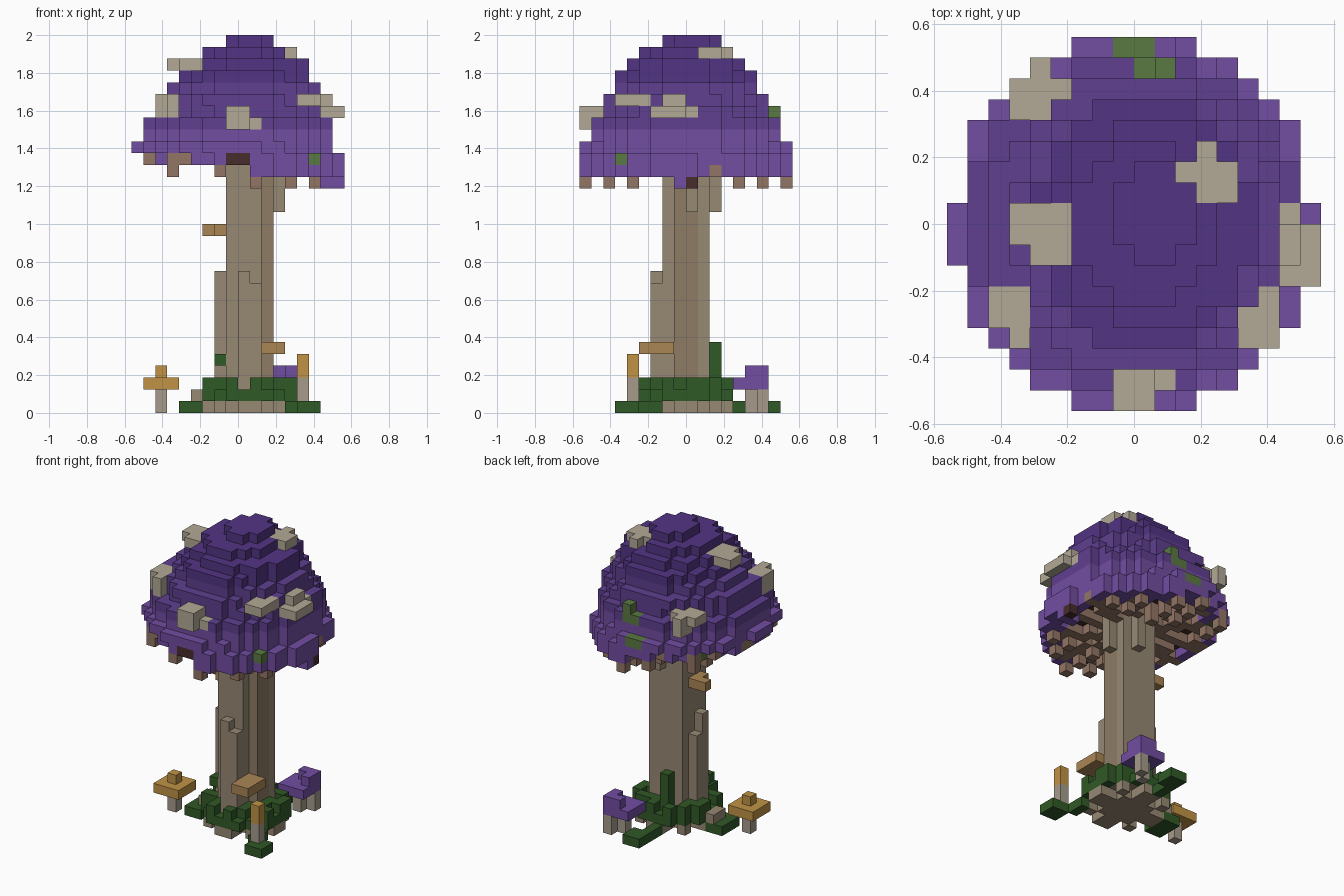
import bpy, bmesh, math
from mathutils import Vector

if "Cube" in bpy.data.objects:
    bpy.data.objects.remove(bpy.data.objects["Cube"])

U = 0.0625          # voxel edge
V = {}              # (x, y, z) -> part name

def box(part, x0, x1, y0, y1, z0, z1, keep=lambda x, y, z: True):
    for x in range(x0, x1):
        for y in range(y0, y1):
            for z in range(z0, z1):
                if keep(x, y, z):
                    V[x, y, z] = part

def inside(x, y, x0, x1, y0, y1):
    u = (x + .5 - (x0 + x1) / 2) / ((x1 - x0) / 2)
    v = (y + .5 - (y0 + y1) / 2) / ((y1 - y0) / 2)
    return u * u + v * v <= 1.0

def disc(part, z, x0, x1, y0, y1, keep=lambda x, y, z: True):
    box(part, x0, x1, y0, y1, z, z + 1,
        lambda x, y, z: inside(x, y, x0, x1, y0, y1) and keep(x, y, z))

def brim(x, y, z):
    return (x != -9 or -2 <= y < 1) and (x != 8 or -3 <= y < 1)

# Cap: tilted dome as a stack of discs, darker towards the crown
layers = {31: (-1, 3, -2, 3), 30: (-3, 4, -4, 4), 29: (-4, 6, -5, 5),
          28: (-5, 6, -6, 6), 27: (-6, 7, -6, 6), 26: (-7, 7, -7, 7),
          25: (-7, 8, -7, 7), 24: (-8, 8, -8, 8), 23: (-8, 8, -8, 8),
          22: (-9, 8, -9, 9), 21: (-8, 9, -9, 9)}
for z, b in layers.items():
    disc("cap_crown" if z > 27 else "cap_middle" if z > 23 else "cap_rim", z, *b, brim)
disc("cap_rim", 20, -9, 9, -9, 9, lambda x, y, z: x >= 1 and brim(x, y, z))
box("cap_rim", 7, 9, -1, 0, 19, 20)

# Gills: radial ribs with dark grooves between, one step lower on the right
for x in range(-8, 8):
    for y in range(-8, 8):
        if inside(x, y, -8, 8, -8, 8):
            z = 20 if x >= 1 else 21
            V[x, y, z + 1] = "gills" if inside(x, y, -7, 7, -7, 7) else V[x, y, z + 1]
            if int((math.atan2(y + .5, x + .5) + math.pi) * 12 / math.pi) % 2:
                V[x, y, z] = "gill_ribs"
            elif inside(x, y, -7, 7, -7, 7):
                V.pop((x, y, z), None)
box("gills", -1, 1, -9, -8, 21, 22)
box("gills", 8, 9, 0, 1, 19, 20)

# Nubs hanging from the gills
for x, z in ((-6, 20), (-2, 20), (1, 19), (4, 19), (6, 19)):
    for y in (-9, -7, -5, 4, 6, 8):
        if inside(x, y, -9, 9, -9, 9):
            V[x, y, z] = "gill_ribs"
            V.setdefault((x, y, z + 1), "gill_ribs")

# Pale spots on the cap
S = "cap_spots"
box(S, 3, 5, 1, 2, 30, 31)
box(S, 2, 5, 2, 3, 30, 31)
box(S, 3, 4, 3, 4, 30, 31)
box(S, -6, -3, -1, 1, 29, 30)
box(S, -5, -3, -2, -1, 29, 30)
box(S, -6, -3, 5, 7, 25, 26)
box(S, -5, -4, 6, 8, 24, 26)
box(S, -7, -5, -5, -3, 25, 27)
box(S, -6, -5, -6, -5, 25, 27)
box(S, -1, 1, -9, -7, 24, 26)
box(S, 1, 2, -8, -7, 24, 25)
box(S, 5, 7, -6, -4, 26, 27)
box(S, 6, 7, -4, -3, 26, 27)
box(S, 7, 8, -2, 0, 26, 27)
box(S, 7, 9, -3, 0, 25, 26)
box(S, 7, 8, 0, 1, 25, 26)

# Moss patches on the cap
M = "cap_moss"
box(M, -1, 1, 8, 9, 22, 23)
box(M, 0, 2, 7, 8, 24, 25)
box(M, 1, 2, 7, 8, 25, 26)
box(M, 6, 7, -6, -5, 21, 22)
box(M, -6, -5, 5, 6, 21, 22)

# Trunk with one notched corner, ridges and flared top
T = "trunk"
box(T, -1, 3, -2, 2, 0, 22, lambda x, y, z: (x, y) != (2, -2))
box("trunk_streak", 2, 3, -1, 1, 0, 21)
for x, y, z0, z1 in ((0, -3, 0, 12), (1, -3, 0, 11), (-2, -1, 0, 12), (-2, 0, 0, 10),
                     (3, 0, 17, 21), (1, 2, 17, 21)):
    box(T, x, x + 1, y, y + 1, z0, z1)

# Star of roots under a moss mound
disc(T, 0, -3, 5, -4, 4, lambda x, y, z: -1 <= x < 3 and -2 <= y < 2 or x in (0, 1)
     or y in (-1, 0) or abs(abs(x - .5) - abs(y + .5)) < .6)
disc("base_moss", 1, -3, 5, -4, 4, lambda x, y, z: not inside(x, y, -2, 4, -3, 3))
disc(T, 1, -2, 4, -3, 3)
disc("base_moss", 2, -3, 5, -4, 4,
     lambda x, y, z: (x, y, z) not in V and (x * 3 + y * 5) % 7 > 1)
G = "base_moss"
box(G, -5, -3, -2, 1, 0, 1)
box(T, -4, -3, -1, 1, 1, 2)
box(G, 5, 7, -6, -4, 0, 1)
box(G, 4, 5, -4, -2, 0, 1)
box(G, 0, 1, 4, 8, 0, 1)
box(G, 1, 2, 6, 8, 0, 1)
box(G, -2, -1, -2, -1, 4, 5)
box(G, 0, 1, 2, 3, 3, 6)

# Shelf fungi
F = "shelf_fungus"
box(F, -2, -1, -1, 1, 15, 16)
box(F, -3, -2, 0, 1, 15, 16)
box(F, 2, 4, -4, -1, 5, 6, lambda x, y, z: (x, y, z) not in V)

# Small mushrooms around the base
box("small_stems", -7, -6, -2, -1, 0, 2)
box("small_gold_caps", -8, -5, -3, 0, 2, 3)
box("small_gold_caps", -7, -6, -2, -1, 3, 4)
box("small_stems", 5, 6, -5, -4, 1, 3)
box("small_gold_caps", 5, 6, -5, -4, 3, 5)
box("small_stems", 3, 4, 5, 6, 0, 2)
box("small_stems", 4, 5, 6, 7, 0, 2)
box("small_purple_cap", 2, 5, 4, 7, 2, 3)
box("small_purple_cap", 3, 5, 5, 7, 3, 4, lambda x, y, z: (x, y) != (3, 5))

colours = {
    "cap_crown": (.085, .035, .23), "cap_middle": (.115, .05, .28),
    "cap_rim": (.17, .075, .36), "gills": (.065, .025, .025),
    "gill_ribs": (.29, .18, .13), "cap_spots": (.45, .40, .31),
    "cap_moss": (.10, .19, .055), "trunk": (.31, .25, .175),
    "trunk_streak": (.27, .20, .13), "base_moss": (.03, .10, .02),
    "shelf_fungus": (.40, .24, .09), "small_gold_caps": (.53, .29, .06),
    "small_stems": (.38, .33, .26), "small_purple_cap": (.17, .075, .36)}

# Turn each part's voxels into a mesh of exposed faces
for part, rgb in colours.items():
    bm = bmesh.new()
    for p in (k for k, name in V.items() if name == part):
        c = Vector(p) + Vector((.5, .5, .5))
        for axis in range(3):
            for s in (-1, 1):
                n = [0, 0, 0]
                n[axis] = s
                if tuple(a + b for a, b in zip(p, n)) in V:
                    continue
                n = Vector(n)
                a = Vector((n.y, n.z, n.x))
                b = n.cross(a)
                bm.faces.new([bm.verts.new((c + (n + a * i + b * j) / 2) * U)
                              for i, j in ((-1, -1), (1, -1), (1, 1), (-1, 1))])
    bmesh.ops.remove_doubles(bm, verts=bm.verts, dist=1e-4)
    me = bpy.data.meshes.new(part)
    bm.to_mesh(me)
    bm.free()
    mat = bpy.data.materials.new(part)
    mat.diffuse_color = (*rgb, 1)
    mat.use_nodes = True
    mat.node_tree.nodes["Principled BSDF"].inputs["Base Color"].default_value = mat.diffuse_color
    me.materials.append(mat)
    bpy.context.collection.objects.link(bpy.data.objects.new(part, me))
